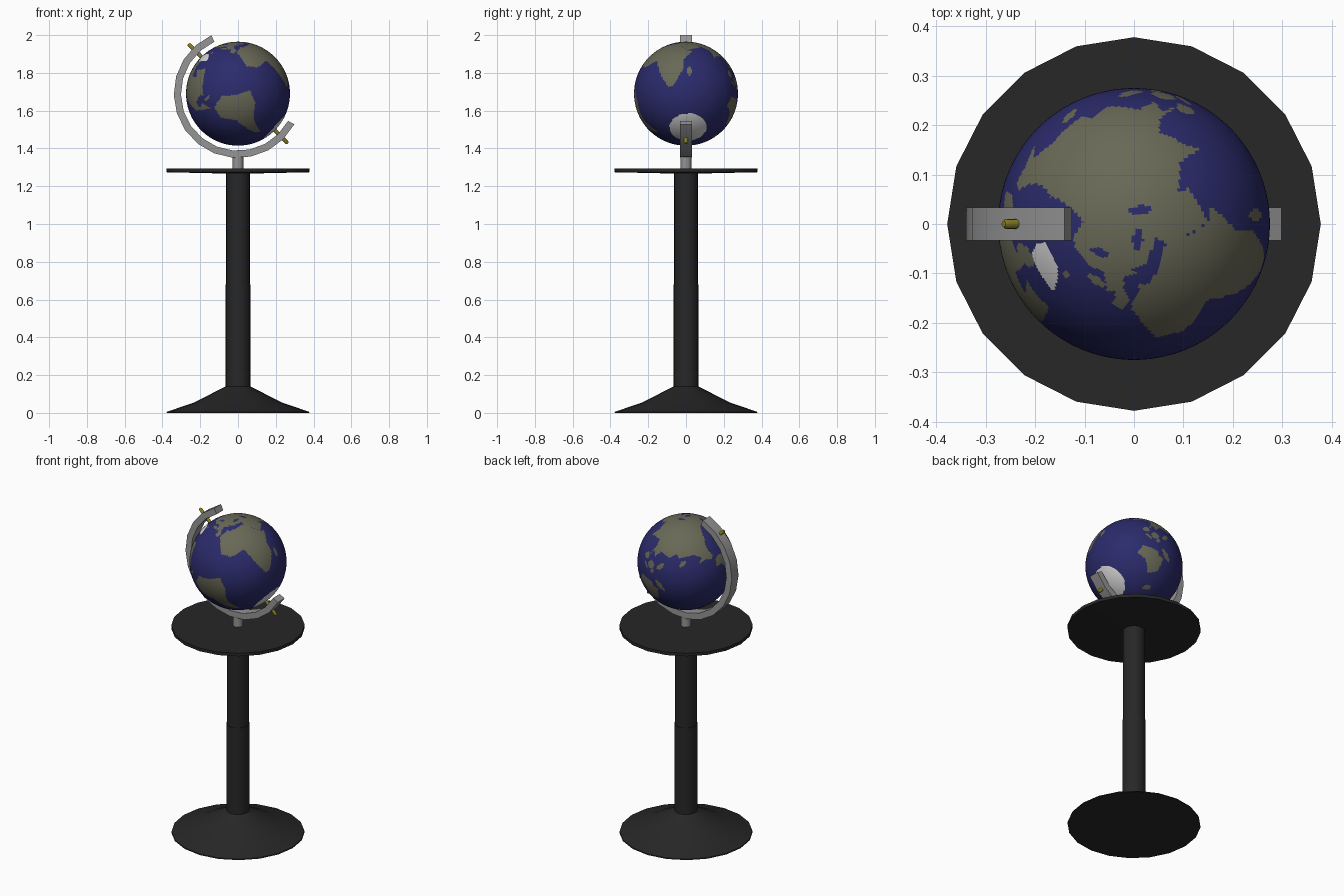
import bpy, bmesh, math
from mathutils import Vector

if "Cube" in bpy.data.objects:
    bpy.data.objects.remove(bpy.data.objects["Cube"])

C = Vector((0, 0, 1.69))      # globe centre
R = 0.275                     # globe radius
TILT = math.radians(-45)      # axis leans to -x
LON0 = 43                     # longitude facing straight up


def mat(name, r, g, b):
    m = bpy.data.materials.new(name)
    m.diffuse_color = (r, g, b, 1)
    m.use_nodes = True
    m.node_tree.nodes["Principled BSDF"].inputs["Base Color"].default_value = m.diffuse_color
    return m


BLACK = mat("black stand", 0.02, 0.02, 0.02)
METAL = mat("grey metal", 0.30, 0.30, 0.30)
BRASS = mat("brass", 0.25, 0.21, 0.015)
OCEAN = mat("ocean blue", 0.024, 0.024, 0.15)
LAND = mat("land olive", 0.14, 0.14, 0.095)
ICE = mat("ice white", 0.68, 0.67, 0.67)


def finish(name, bm, mats, smooth=None):
    me = bpy.data.meshes.new(name)
    bmesh.ops.recalc_face_normals(bm, faces=bm.faces[:])
    bm.to_mesh(me)
    bm.free()
    ob = bpy.data.objects.new(name, me)
    bpy.context.collection.objects.link(ob)
    for m in mats:
        me.materials.append(m)
    if smooth:
        bpy.ops.object.select_all(action='DESELECT')
        ob.select_set(True)
        bpy.context.view_layer.objects.active = ob
        bpy.ops.object.shade_smooth_by_angle(angle=math.radians(smooth))
    return ob


def lathe(name, profile, material, sides=20):
    bm = bmesh.new()
    rings = [[bm.verts.new((r * math.cos(i * math.tau / sides),
                            r * math.sin(i * math.tau / sides), z))
              for i in range(sides)] for r, z in profile]
    for a, b in zip(rings, rings[1:]):
        for i in range(sides):
            j = (i + 1) % sides
            bm.faces.new((a[i], a[j], b[j], b[i]))
    bm.faces.new(rings[0])
    bm.faces.new(rings[-1])
    return finish(name, bm, [material], 35)


# Stand: flared foot with column, round top, short neck
lathe("foot_and_column", [(0.378, 0), (0.376, 0.006), (0.23, 0.056), (0.066, 0.14),
                          (0.066, 0.68), (0.063, 0.68), (0.063, 1.275)], BLACK)
lathe("table_top", [(0.063, 1.267), (0.378, 1.274), (0.378, 1.293)], BLACK)
lathe("neck", [(0.028, 1.285), (0.028, 1.37)], METAL, 16)

# Curved arm, a rectangular bar swept round the globe
bm = bmesh.new()
N, A0, A1 = 13, 114.5, 331.5
rings = []
for i in range(N + 1):
    a = math.radians(A0 + (A1 - A0) * i / N)
    rings.append([bm.verts.new(C + Vector((r * math.cos(a), y, r * math.sin(a))))
                  for r, y in ((0.302, -0.033), (0.340, -0.033), (0.340, 0.033), (0.302, 0.033))])
for a, b in zip(rings, rings[1:]):
    for k in range(4):
        bm.faces.new((a[k], a[(k + 1) % 4], b[(k + 1) % 4], b[k]))
bm.faces.new(rings[0])
bm.faces.new(rings[-1])
finish("curved_arm", bm, [METAL], 30)

# Axis pins at both poles
for name, s in (("north_pin", 1), ("south_pin", -1)):
    pin = lathe(name, [(0.010, s * 0.265), (0.010, s * 0.366), (0.006, s * 0.373)], BRASS, 12)
    pin.location = C
    pin.rotation_euler.y = TILT

# Rough continent outlines in longitude, latitude
AFRICA = [(-6, 35), (10, 37), (11, 33), (33, 31), (43, 12), (51, 11), (40, -4), (40, -16),
          (33, -27), (27, -34), (18, -34), (12, -17), (9, 4), (-8, 5), (-17, 15)]
EURASIA = [(-9, 37), (-9, 43), (-1, 44), (-4, 48), (8, 54), (5, 60), (15, 69), (28, 71),
           (45, 67), (70, 73), (105, 77), (140, 73), (180, 69), (180, 64), (164, 60),
           (157, 51), (154, 59), (137, 54), (128, 37), (120, 38), (121, 28), (107, 21),
           (109, 11), (101, 13), (103, 2), (97, 17), (90, 22), (80, 14), (77, 8), (72, 20),
           (58, 25), (59, 20), (44, 12), (33, 30), (36, 36), (27, 37), (22, 37), (13, 45),
           (17, 39), (10, 44), (3, 43), (-2, 37)]
NORTH_AMERICA = [(-168, 66), (-156, 71), (-110, 69), (-82, 69), (-94, 59), (-80, 52),
                 (-77, 62), (-56, 52), (-66, 44), (-76, 35), (-81, 26), (-84, 30), (-97, 27),
                 (-96, 19), (-88, 21), (-83, 11), (-77, 8), (-105, 20), (-114, 31),
                 (-124, 40), (-125, 49), (-150, 60), (-163, 56)]
SOUTH_AMERICA = [(-78, 8), (-62, 11), (-50, 1), (-35, -7), (-40, -21), (-48, -27),
                 (-58, -37), (-67, -54), (-74, -51), (-71, -20), (-81, -5)]
AUSTRALIA = [(114, -23), (123, -17), (132, -12), (136, -15), (142, -11), (153, -26),
             (149, -38), (138, -34), (130, -32), (116, -35)]
GREENLAND = [(-55, 82), (-20, 81), (-22, 70), (-43, 60), (-53, 68), (-70, 77)]
# Islands and the inland seas as ellipses: centre, half sizes
ISLANDS = [(-2, 54, 3, 4), (-19, 65, 4, 1.5), (47, -19, 2.5, 6), (114, 1, 5, 5),
           (101, 0, 4, 4), (110, -7, 5, 1.3), (141, -5, 9, 3), (138, 37, 3, 5),
           (172, -42, 4, 5), (123, 12, 3, 6), (121, -2, 2, 3), (-85, 73, 22, 4), (-78, 21, 5, 1.5)]
SEAS = [(34, 43, 6, 2.2), (51, 42, 2.5, 5), (20, 58, 3, 4)]


def inside(p, poly):
    x, y = p
    hit = False
    for (x1, y1), (x2, y2) in zip(poly, poly[1:] + poly[:1]):
        if (y1 > y) != (y2 > y) and x < x1 + (y - y1) * (x2 - x1) / (y2 - y1):
            hit = not hit
    return hit


def in_ellipse(p, e):
    return ((p[0] - e[0]) / e[2]) ** 2 + ((p[1] - e[1]) / e[3]) ** 2 < 1


def surface(lon, lat):
    p = (lon, lat)
    if lat < -69 + 3 * math.sin(math.radians(lon - 10)) or inside(p, GREENLAND):
        return 2
    if any(in_ellipse(p, e) for e in SEAS):
        return 0
    if any(inside(p, c) for c in (AFRICA, EURASIA, NORTH_AMERICA, SOUTH_AMERICA, AUSTRALIA)):
        return 1
    return 1 if any(in_ellipse(p, e) for e in ISLANDS) else 0


# Globe, faces coloured by longitude and latitude
bm = bmesh.new()
bmesh.ops.create_uvsphere(bm, u_segments=260, v_segments=130, radius=R)
for f in bm.faces:
    c = f.calc_center_median().normalized()
    lon = math.degrees(math.atan2(c.y, c.x)) + LON0
    lon = (lon + 180) % 360 - 180
    f.material_index = surface(lon, math.degrees(math.asin(c.z)))
globe = finish("globe", bm, [OCEAN, LAND, ICE], 40)
globe.location = C
globe.rotation_euler.y = TILT
